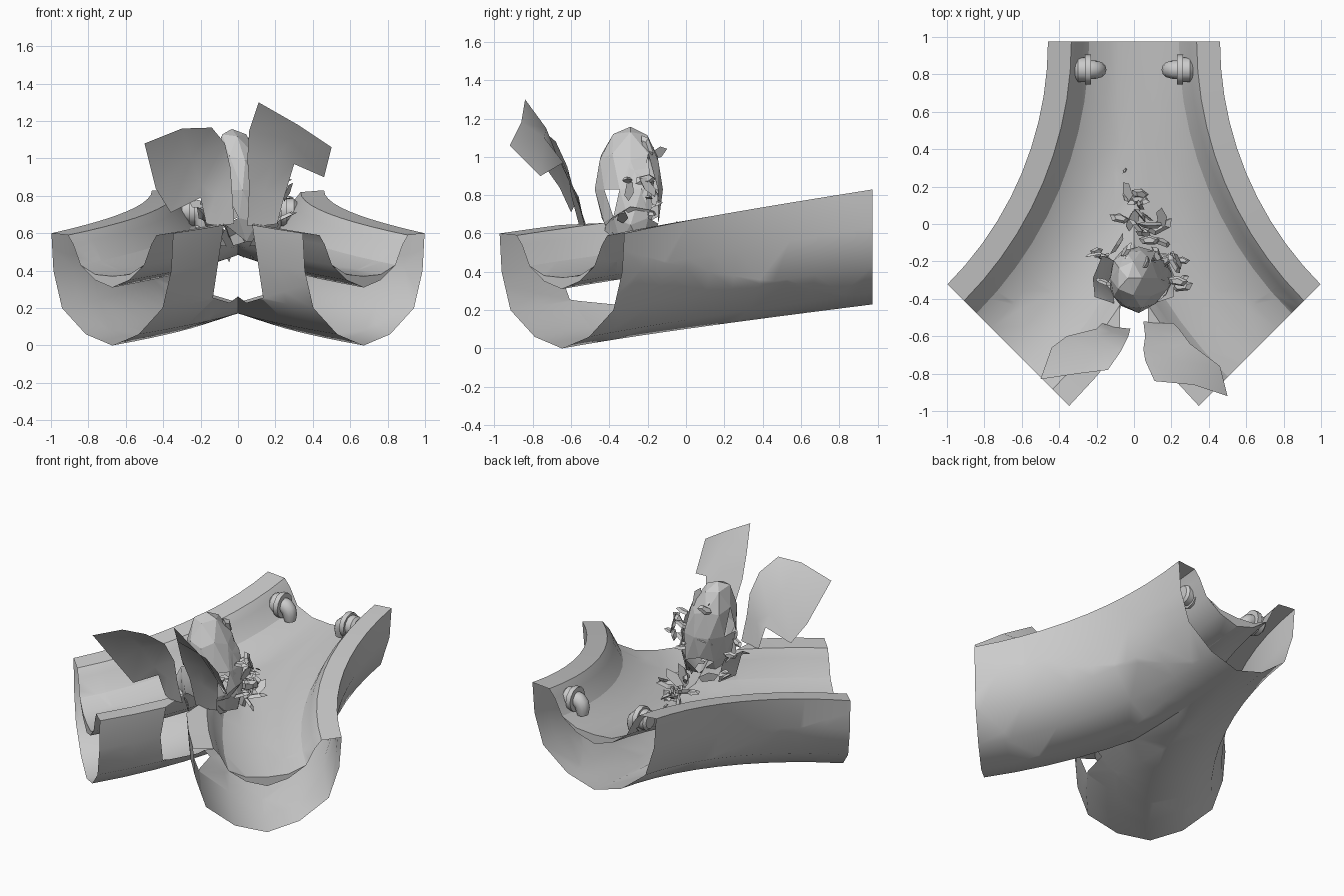
import bpy, bmesh, math, random
from mathutils import Vector, Matrix

if "Cube" in bpy.data.objects:
    bpy.data.objects.remove(bpy.data.objects["Cube"])

random.seed(4)
R, Y0, BEND, DROP, SEG = 2.295, 0.975, math.pi / 4, 0.23, 10


def finish(bm, name, angle=35):
    me = bpy.data.meshes.new(name)
    bm.to_mesh(me)
    bm.free()
    if angle:
        me.shade_smooth()
        me.set_sharp_from_angle(angle=math.radians(angle))
    ob = bpy.data.objects.new(name, me)
    bpy.context.collection.objects.link(ob)
    return ob


def station(u, z, t):
    """Point of the cross-section (u, z) at fraction t of the curved branch."""
    a, r = BEND * t, R - u
    return Vector((R - r * math.cos(a), Y0 - r * math.sin(a), z + DROP * (1 - t)))


def sweep(bm, profile):
    rows = [[bm.verts.new(station(u, z, i / SEG)) for u, z in profile] for i in range(SEG + 1)]
    n = len(profile)
    for a, b in zip(rows, rows[1:]):
        for j in range(n - 1):
            bm.faces.new((a[j], a[j + 1], b[j + 1], b[j]))
    return rows


def cut(bm, co, no, clear=False):
    bmesh.ops.bisect_plane(bm, geom=bm.verts[:] + bm.edges[:] + bm.faces[:], dist=1e-5,
                           plane_co=co, plane_no=no, clear_inner=clear)


def fork(bm):
    """Keep one branch up to the centre plane, break the crotch open, mirror."""
    cut(bm, (0, 0, 0), (1, 0, 0), True)
    side, top = Vector((1, 0, 0.15)).normalized(), Vector((-0.3, 0, 1)).normalized()
    sp, tp = Vector((0.105, -0.5, 0.45)), Vector((0, -0.5, 0.215))
    cut(bm, sp, side)
    cut(bm, tp, top)
    cut(bm, (0, -0.36, 0), (0, 1, 0))
    gone = []
    for f in bm.faces:
        c = f.calc_center_median()
        if c.y < -0.36 and (c - sp).dot(side) < 0 and (c - tp).dot(top) > 0:
            gone.append(f)
    bmesh.ops.delete(bm, geom=gone, context='FACES')
    d = bmesh.ops.duplicate(bm, geom=bm.verts[:] + bm.edges[:] + bm.faces[:])['geom']
    bmesh.ops.scale(bm, vec=(-1, 1, 1), verts=[g for g in d if isinstance(g, bmesh.types.BMVert)])
    bmesh.ops.reverse_faces(bm, faces=[g for g in d if isinstance(g, bmesh.types.BMFace)])
    bmesh.ops.remove_doubles(bm, verts=bm.verts[:], dist=1e-4)


# hollow forked channel: outer shell, rims and inner trough
outer = [(0.46, 0.6), (0.445, 0.4), (0.38, 0.2), (0.2, 0.06), (0, 0)]
inner = [(0.46, 0.6), (0.335, 0.59), (0.295, 0.54), (0.24, 0.43), (0.13, 0.35), (0, 0.31)]
both = lambda half: half + [(-u, z) for u, z in half[-2::-1]]
bm = bmesh.new()
sweep(bm, both(outer)[::-1])
sweep(bm, both(inner))
fork(bm)
finish(bm, "forked_channel")

# shallow layer lying in the trough, with crescent ends
bm = bmesh.new()
rows = sweep(bm, both([(0.24, 0.431), (0.13, 0.38), (0, 0.37)]))
for row, t in ((rows[0], 0), (rows[-1], 1)):
    low = [bm.verts.new(station(u, z, t)) for u, z in ((-0.13, 0.35), (0, 0.31), (0.13, 0.35))]
    bm.faces.new(row + low)
fork(bm)
finish(bm, "channel_layer")


# wall fittings at the back: base, flange and downturned spout
def tube(bm, path, seg=12):
    rings = []
    for i, (x, z, r) in enumerate(path):
        a, b = path[max(i - 1, 0)], path[min(i + 1, len(path) - 1)]
        d = Vector((b[0] - a[0], 0, b[1] - a[1])).normalized()
        n = Vector((-d.z, 0, d.x))
        rings.append([bm.verts.new(Vector((x, 0.825, z)) + r * (
            math.cos(k * math.tau / seg) * n + math.sin(k * math.tau / seg) * Vector((0, 1, 0))))
            for k in range(seg)])
    for a, b in zip(rings, rings[1:]):
        for k in range(seg):
            bm.faces.new((a[k], a[(k + 1) % seg], b[(k + 1) % seg], b[k]))
    bm.faces.new(rings[0][::-1])
    bm.faces.new(rings[-1])


for s, side in ((1, "right"), (-1, "left")):
    bm = bmesh.new()
    tube(bm, [(s * 0.315, 0.72, 0.05), (s * 0.30, 0.72, 0.065), (s * 0.25, 0.72, 0.065)])
    tube(bm, [(s * 0.262, 0.72, 0.08), (s * 0.23, 0.72, 0.08)])
    tube(bm, [(s * 0.24, 0.72, 0.05), (s * 0.22, 0.717, 0.05), (s * 0.20, 0.70, 0.048),
              (s * 0.192, 0.67, 0.045), (s * 0.19, 0.63, 0.035)])
    bmesh.ops.recalc_face_normals(bm, faces=bm.faces[:])
    finish(bm, side + "_spout", 40)


# large bent plates peeling away from the broken crotch
def sheet(name, rows):
    bm = bmesh.new()
    vs = [[bm.verts.new(p) for p in row] for row in rows]
    for a, b in zip(vs, vs[1:]):
        for j in range(len(a) - 1):
            bm.faces.new((a[j], a[j + 1], b[j + 1], b[j]))
    return finish(bm, name, 60)


sheet("right_plate", [
    [(0.05, -0.52, 0.64), (0.13, -0.53, 0.64), (0.21, -0.53, 0.65)],
    [(0.06, -0.60, 0.85), (0.14, -0.58, 0.82), (0.24, -0.56, 0.77)],
    [(0.05, -0.67, 1.0), (0.18, -0.65, 0.97), (0.30, -0.64, 0.97)],
    [(0.06, -0.73, 1.15), (0.28, -0.74, 1.1), (0.46, -0.76, 0.9)],
    [(0.11, -0.84, 1.3), (0.32, -0.86, 1.18), (0.50, -0.92, 1.06)]])
sheet("left_plate", [
    [(-0.17, -0.53, 0.65), (-0.11, -0.55, 0.64), (-0.02, -0.56, 0.65)],
    [(-0.20, -0.56, 0.79), (-0.12, -0.58, 0.80), (-0.03, -0.60, 0.80)],
    [(-0.36, -0.60, 0.71), (-0.20, -0.60, 0.86), (-0.04, -0.62, 0.95)],
    [(-0.44, -0.66, 0.84), (-0.25, -0.67, 1.0), (-0.07, -0.68, 1.08)],
    [(-0.50, -0.83, 1.08), (-0.30, -0.80, 1.16), (-0.14, -0.78, 1.165)]])

# tall broken faceted shell standing on the crotch, narrowing and leaning at the top
bm = bmesh.new()
bmesh.ops.create_icosphere(bm, subdivisions=2, radius=1)
for v in bm.verts:
    c = v.co * random.uniform(0.93, 1.05)
    wide = 0.16 - 0.035 * c.z
    v.co = Vector((0.025 - 0.06 * c.z + wide * c.x, -0.29 + 0.18 * c.y, 0.83 + 0.34 * c.z))
bmesh.ops.delete(bm, geom=[f for f in bm.faces if f.calc_center_median().z < 0.57
                           or random.random() < 0.06], context='FACES')
finish(bm, "broken_shell", 0)

# torn flaps around the foot of the shell
for s, side in ((1, "right"), (-1, "left")):
    sheet(side + "_torn_flap", [
        [(s * 0.06, -0.44, 0.53), (s * 0.14, -0.33, 0.54), (s * 0.10, -0.20, 0.53)],
        [(s * 0.12, -0.42, 0.64), (s * 0.18, -0.32, 0.66), (s * 0.14, -0.18, 0.66)],
        [(s * 0.21, -0.39, 0.68), (s * 0.22, -0.29, 0.74), (s * 0.17, -0.17, 0.72)]])
# leaning curved shard on the right of the shell
sheet("right_leaning_shard", [
    [(0.17, -0.34, 0.66), (0.17, -0.24, 0.66)], [(0.19, -0.32, 0.8), (0.18, -0.2, 0.8)],
    [(0.15, -0.3, 0.93), (0.14, -0.19, 0.92)], [(0.06, -0.27, 1.06), (0.07, -0.2, 1.02)]])


# small splinters: around the shell and scattered on the floor
def splinters(name, count, low, high, size):
    bm = bmesh.new()
    for _ in range(count):
        p = Vector([random.uniform(a, b) for a, b in zip(low, high)])
        rot = Matrix.Rotation(random.uniform(0, 6.28), 4, Vector(
            [random.uniform(-1, 1) for _ in range(3)]).normalized())
        k = random.uniform(0.5, 1) * size
        bmesh.ops.create_cone(bm, cap_ends=True, segments=5, radius1=k, radius2=0.6 * k,
                              depth=0.35 * k, matrix=Matrix.Translation(p) @ rot
                              @ Matrix.Diagonal((1.3, 0.6, 1, 1)))
    finish(bm, name, 0)


splinters("right_splinters", 9, (0.15, -0.36, 0.68), (0.27, -0.16, 0.9), 0.055)
splinters("left_splinters", 6, (-0.25, -0.34, 0.6), (-0.14, -0.14, 0.8), 0.05)
splinters("upper_splinters", 7, (-0.05, -0.24, 0.75), (0.14, -0.14, 1.08), 0.06)
splinters("floor_splinters", 14, (-0.12, -0.12, 0.5), (0.16, 0.06, 0.6), 0.065)
splinters("far_splinters", 8, (-0.05, 0.06, 0.5), (0.05, 0.18, 0.57), 0.055)
splinters("loose_chip", 1, (-0.05, 0.28, 0.54), (-0.05, 0.3, 0.55), 0.03)
